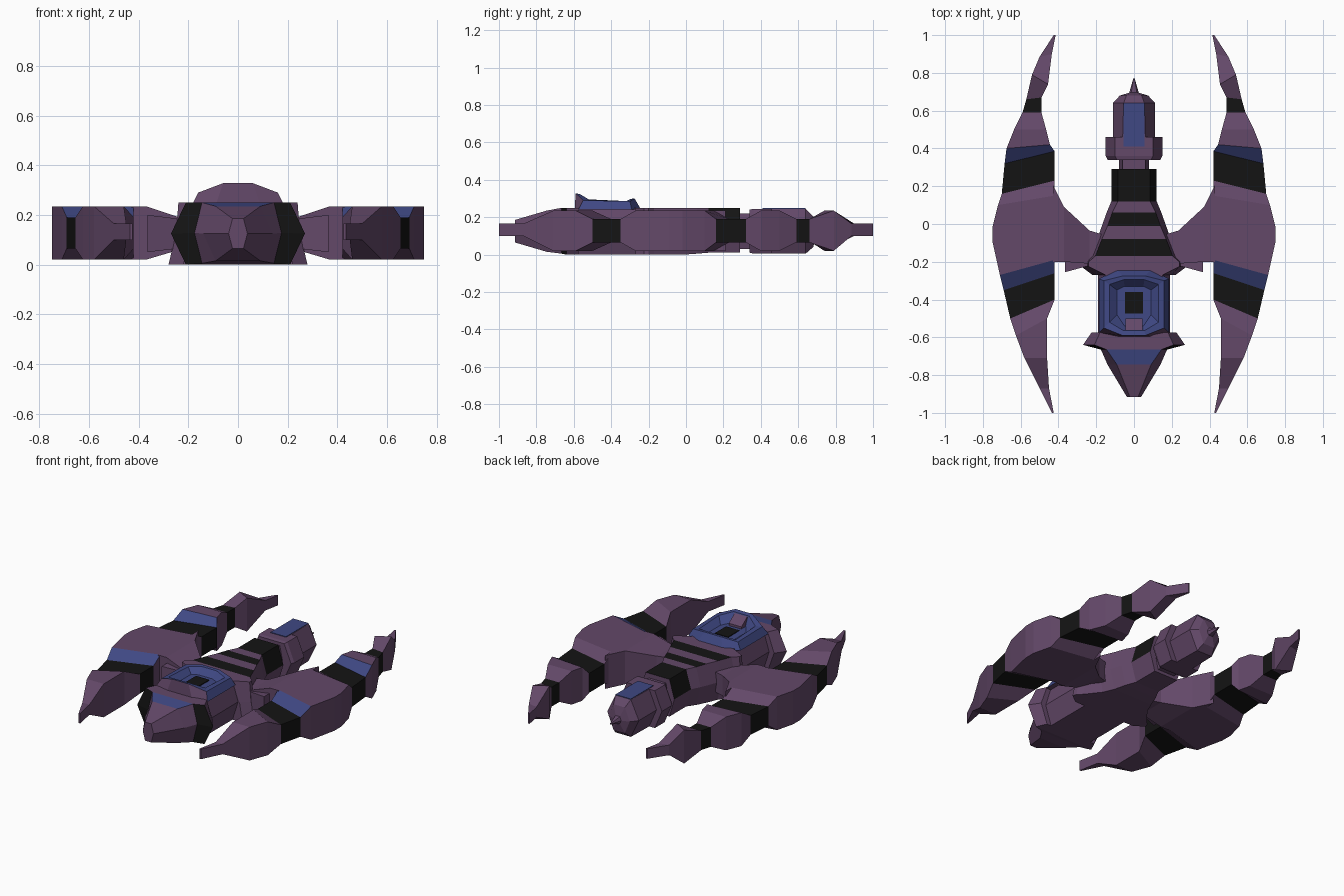
import bpy, bmesh

if "Cube" in bpy.data.objects:
    bpy.data.objects.remove(bpy.data.objects["Cube"])

def material(name, rgb):
    m = bpy.data.materials.new(name)
    m.diffuse_color = (*rgb, 1)
    m.use_nodes = True
    m.node_tree.nodes["Principled BSDF"].inputs["Base Color"].default_value = m.diffuse_color
    return m

MATS = [material("purple", (0.125, 0.065, 0.14)),
        material("black", (0.007, 0.007, 0.007)),
        material("blue", (0.05, 0.065, 0.23))]
P, K, B = 0, 1, 2

def loft(name, rings, paint=None, mirror=False, caps=(P, P)):
    """Skin a list of equal-length point loops; paint maps (segment, side) to a material."""
    paint = paint or {}
    bm = bmesh.new()
    loops = [[bm.verts.new(p) for p in ring] for ring in rings]
    n = len(loops[0])
    for s in range(len(loops) - 1):
        a, b = loops[s], loops[s + 1]
        for i in range(n):
            j = (i + 1) % n
            f = bm.faces.new((a[i], a[j], b[j], b[i]))
            f.material_index = paint.get((s, i), P)
    for loop, mat in zip((loops[0], loops[-1]), caps):
        bm.faces.new(loop).material_index = mat
    bmesh.ops.recalc_face_normals(bm, faces=bm.faces)
    me = bpy.data.meshes.new(name)
    bm.to_mesh(me)
    bm.free()
    for m in MATS:
        me.materials.append(m)
    ob = bpy.data.objects.new(name, me)
    bpy.context.collection.objects.link(ob)
    if mirror:
        ob.modifiers.new("Mirror", 'MIRROR').use_mirror_merge = False
    return ob

def hexa(y, w, t, z0, z1, b=None):
    """Hexagonal hull section: sides 0/2 upper slopes, 1 top, 3/5 lower slopes, 4 bottom."""
    b = t if b is None else b
    zm = (z0 + z1) / 2
    return [(-w, y, zm), (-t, y, z1), (t, y, z1), (w, y, zm), (b, y, z0), (-b, y, z0)]

def box(name, x, y0, y1, z0, z1a, z1b, mat):
    """Wedge block, z1a high at y0 and z1b high at y1."""
    front = [(-x, y0, z0), (x, y0, z0), (x, y0, z1a), (-x, y0, z1a)]
    back = [(-x, y1, z0), (x, y1, z0), (x, y1, z1b), (-x, y1, z1b)]
    loft(name, [front, back], {(0, i): mat for i in range(4)}, caps=(mat, mat))

# Curved side wings: outer x, outer y, inner x, inner y, height class
HEIGHT = {"tip": (0.10, 0.165), "thin": (0.065, 0.19), "full": (0.02, 0.235)}
stations = [
    (.435, -1.0, .425, -1.0, "tip"), (.50, -.87, .45, -.87, "tip"),
    (.58, -.71, .46, -.71, "full"), (.625, -.59, .46, -.50, "full"),
    (.655, -.50, .42, -.40, "thin"), (.69, -.35, .42, -.26, "thin"),
    (.71, -.27, .42, -.19, "full"), (.75, -.09, .42, -.10, "full"),
    (.75, -.02, .42, .00, "full"), (.72, .10, .42, .15, "full"),
    (.70, .16, .42, .23, "thin"), (.685, .32, .42, .385, "thin"),
    (.675, .40, .445, .42, "full"), (.635, .50, .465, .50, "full"),
    (.59, .59, .49, .59, "thin"), (.57, .66, .49, .67, "thin"),
    (.54, .79, .455, .74, "full"), (.50, .885, .435, .90, "tip"),
    (.425, 1.0, .415, 1.0, "tip")]
rings = []
for xo, yo, xi, yi, h in stations:
    z0, z1 = HEIGHT[h]
    rings.append([(xo, yo, z1), (xi, yi, z1), (xi, yi, z0), (xo, yo, z0)])
paint = {(s, i): K for s in (4, 10, 14) for i in range(4)}
paint.update({(5, 0): B, (11, 0): B})
loft("wing", rings, paint, mirror=True)

# Wing roots joining the wings to the hull: x, front y, back y, bottom, top
roots = [(.15, -.20, -.06, .06, .19), (.235, -.21, -.035, .06, .19),
         (.37, -.20, .09, .02, .235), (.43, -.20, .21, .02, .235)]
loft("wing_root", [[(x, f, z1), (x, r, z1), (x, r, z0), (x, f, z0)]
                   for x, f, r, z0, z1 in roots], mirror=True)
loft("root_brace", [[(x, f, z1), (x, -.18, z1), (x, -.18, z0), (x, f, z0)]
                    for x, f, z0, z1 in ((.20, -.21, .07, .18), (.365, -.255, .05, .20))],
     mirror=True)

# Central hull, flaring forward, with black bands over its back
hull = [hexa(.35, .08, .06, .03, .22), hexa(.29, .08, .06, .03, .22),
        hexa(.29, .12, .085, .01, .25), hexa(.12, .12, .085, .01, .25),
        hexa(.06, .145, .115, .005, .25), hexa(-.01, .17, .14, .0, .25),
        hexa(-.08, .195, .17, .0, .25), hexa(-.17, .23, .205, .0, .25, .24),
        hexa(-.20, .25, .24, .0, .25, .27), hexa(-.225, .25, .24, .0, .25, .28),
        hexa(-.27, .20, .15, .0, .25, .22)]
loft("hull", hull, {(s, i): K for s, sides in ((2, (0, 1, 2)), (4, (1,)), (6, (1,)))
                    for i in sides})

# Head section under the canopy, collar and faceted nose
head = [hexa(-.25, .19, .15, .0, .25), hexa(-.575, .19, .15, .0, .25),
        hexa(-.575, .225, .18, .0, .25), hexa(-.64, .27, .21, .0, .25),
        hexa(-.665, .175, .145, .005, .25), hexa(-.745, .14, .09, .015, .235),
        hexa(-.915, .038, .022, .065, .185)]
nose_paint = {(3, i): K for i in (0, 2, 3, 5)}
nose_paint[(4, 1)] = B
loft("head_and_nose", head, nose_paint)

# Tail pod with collar, blue panel and spike
tail = [hexa(.34, .14, .09, .01, .24), hexa(.36, .15, .10, .005, .245),
        hexa(.46, .15, .10, .005, .245), hexa(.46, .112, .06, .005, .245),
        hexa(.64, .112, .055, .005, .245), hexa(.68, .075, .04, .04, .205),
        hexa(.695, .025, .015, .10, .145), hexa(.77, .004, .002, .12, .125)]
loft("tail_pod", tail)
box("tail_panel", .055, .41, .64, .23, .249, .249, B)

# Open cockpit tub: octagonal base, raised rim, sunken floor
def octagon(xa, xb, yf, yfs, ybs, yb, zf, zfs, zbs, zb):
    half = [(xa, yf, zf), (xb, yfs, zfs), (xb, ybs, zbs), (xa, yb, zb)]
    return half + [(-x, y, z) for x, y, z in reversed(half)]

tub = [octagon(.09, .185, -.595, -.575, -.29, -.24, .24, .24, .24, .24),
       octagon(.06, .16, -.59, -.55, -.30, -.275, .328, .29, .285, .30),
       octagon(.055, .13, -.565, -.52, -.32, -.295, .322, .295, .285, .298),
       octagon(.05, .09, -.54, -.48, -.35, -.33, .262, .258, .258, .258)]
tub_paint = {(s, i): B for s in range(3) for i in range(8)}
tub_paint.update({(0, 7): P, (0, 0): P, (0, 6): P})
loft("cockpit_tub", tub, tub_paint, caps=(P, B))
box("cockpit_floor", .047, -.475, -.36, .25, .264, .264, K)
box("seat", .045, -.56, -.50, .25, .318, .275, P)
